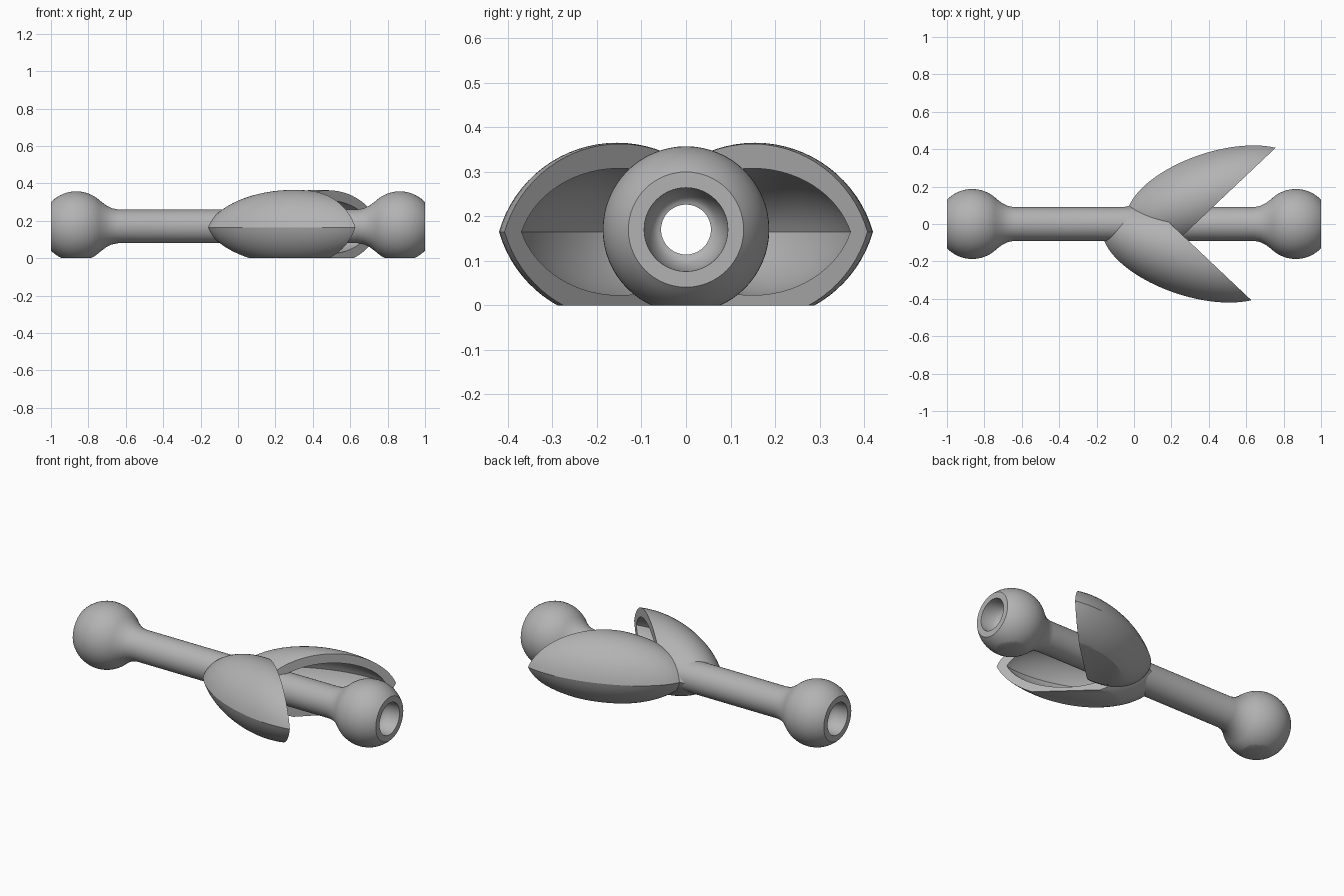
import bpy, bmesh, math
from mathutils import Matrix, Vector

cube = bpy.data.objects.get("Cube")
if cube:
    bpy.data.objects.remove(cube, do_unlink=True)

AXIS_Z = 0.17
BORE = 0.056

grey = bpy.data.materials.new("plain grey")
grey.use_nodes = True
grey.diffuse_color = (0.45, 0.45, 0.45, 1)
grey.node_tree.nodes["Principled BSDF"].inputs["Base Color"].default_value = grey.diffuse_color


def lathe(profile, segments, closed=False):
    """Spin (radius, height) points around z."""
    bm = bmesh.new()
    verts = [bm.verts.new((r, 0, h)) for r, h in profile]
    pairs = list(zip(verts, verts[1:]))
    if closed:
        pairs.append((verts[-1], verts[0]))
    edges = [bm.edges.new(p) for p in pairs]
    bmesh.ops.spin(bm, geom=verts + edges, cent=(0, 0, 0), axis=(0, 0, 1),
                   angle=math.tau, steps=segments, use_merge=False)
    bmesh.ops.remove_doubles(bm, verts=bm.verts, dist=0.0001)
    return bm


def slice_off(bm, point, normal):
    """Remove what lies on the normal's side and cap the cut."""
    geom = bm.verts[:] + bm.edges[:] + bm.faces[:]
    bmesh.ops.bisect_plane(bm, geom=geom, plane_co=point, plane_no=normal, clear_outer=True)
    rim = [e for e in bm.edges if e.is_boundary]
    bmesh.ops.holes_fill(bm, edges=rim, sides=0)


def make(name, bm):
    bmesh.ops.recalc_face_normals(bm, faces=bm.faces)
    mesh = bpy.data.meshes.new(name)
    bm.to_mesh(mesh)
    bm.free()
    mesh.materials.append(grey)
    ob = bpy.data.objects.new(name, mesh)
    bpy.context.collection.objects.link(ob)
    return ob


def smooth(ob):
    bpy.ops.object.select_all(action='DESELECT')
    ob.select_set(True)
    bpy.context.view_layer.objects.active = ob
    bpy.ops.object.shade_smooth_by_angle(angle=math.radians(30))


def subtract(ob, cutter):
    mod = ob.modifiers.new("cut", 'BOOLEAN')
    mod.operation, mod.solver, mod.object = 'DIFFERENCE', 'EXACT', cutter
    bpy.context.view_layer.objects.active = ob
    bpy.ops.object.modifier_apply(modifier=mod.name)


# Hollow rod with a ball, neck and cupped socket at each end
BALL, CENTRE = 0.187, 0.865
half = [(0.09, 0.64), (0.097, 0.675), (0.112, 0.705)]
start, stop = math.acos(-0.13 / BALL), math.acos(0.135 / BALL)
for i in range(21):
    a = start + (stop - start) * i / 20
    half.append((BALL * math.sin(a), CENTRE - -BALL * math.cos(a)))
cup = [(0.094 - (0.094 - BORE) * (1 - math.cos(i / 8 * math.pi / 2)),
        1 - 0.1 * math.sin(i / 8 * math.pi / 2)) for i in range(9)]
half += cup
profile = half + [(r, -h) for r, h in reversed(half)]
rod = lathe(profile, 64, closed=True)
bmesh.ops.transform(rod, verts=rod.verts,
                    matrix=Matrix.Translation((0, 0, AXIS_Z)) @ Matrix.Rotation(math.pi / 2, 4, 'Y'))
slice_off(rod, (0, 0, 0), (0, 0, -1))
smooth(make("hollow_rod", rod))


# Pointed-edge domed body used for the petals and their hollows
def lens(centre, angle, size):
    alpha = math.radians(74)
    arc = []
    for i in range(17):
        a = alpha * i / 16
        arc.append((math.sin(a) / math.sin(alpha),
                    (math.cos(a) - math.cos(alpha)) / (1 - math.cos(alpha))))
    bm = lathe(arc + [(r, -h) for r, h in reversed(arc[:-1])], 96)
    m = (Matrix.Translation(centre) @ Matrix.Rotation(angle, 4, 'Z')
         @ Matrix.Diagonal((*size, 1)))
    bmesh.ops.transform(bm, verts=bm.verts, matrix=m)
    return bm


bore_bm = bmesh.new()
bmesh.ops.create_cone(bore_bm, cap_ends=True, segments=64, radius1=BORE + 0.003,
                      radius2=BORE + 0.003, depth=3,
                      matrix=Matrix.Translation((0, 0, AXIS_Z)) @ Matrix.Rotation(math.pi / 2, 4, 'Y'))
bore = make("bore_cutter", bore_bm)

# Two hollow petals, cut open diagonally and flat underneath
for name, side, shift in (("back_petal", 1, 0), ("front_petal", -1, -0.13)):
    centre = Vector((0.43 + shift, 0.155 * side, 0.165))
    angle = math.radians(18.2) * side
    outer = lens(centre, angle, (0.489, 0.228, 0.2))
    slice_off(outer, (0.76 + shift, 0.41 * side, 0), (0.687, -0.727 * side, 0))
    slice_off(outer, (0, 0, 0), (0, 0, -1))
    petal = make(name, outer)
    hollow = make(name + "_hollow", lens(centre, angle, (0.42, 0.194, 0.145)))
    subtract(petal, hollow)
    subtract(petal, bore)
    smooth(petal)
    bpy.data.objects.remove(hollow, do_unlink=True)
bpy.data.objects.remove(bore, do_unlink=True)
